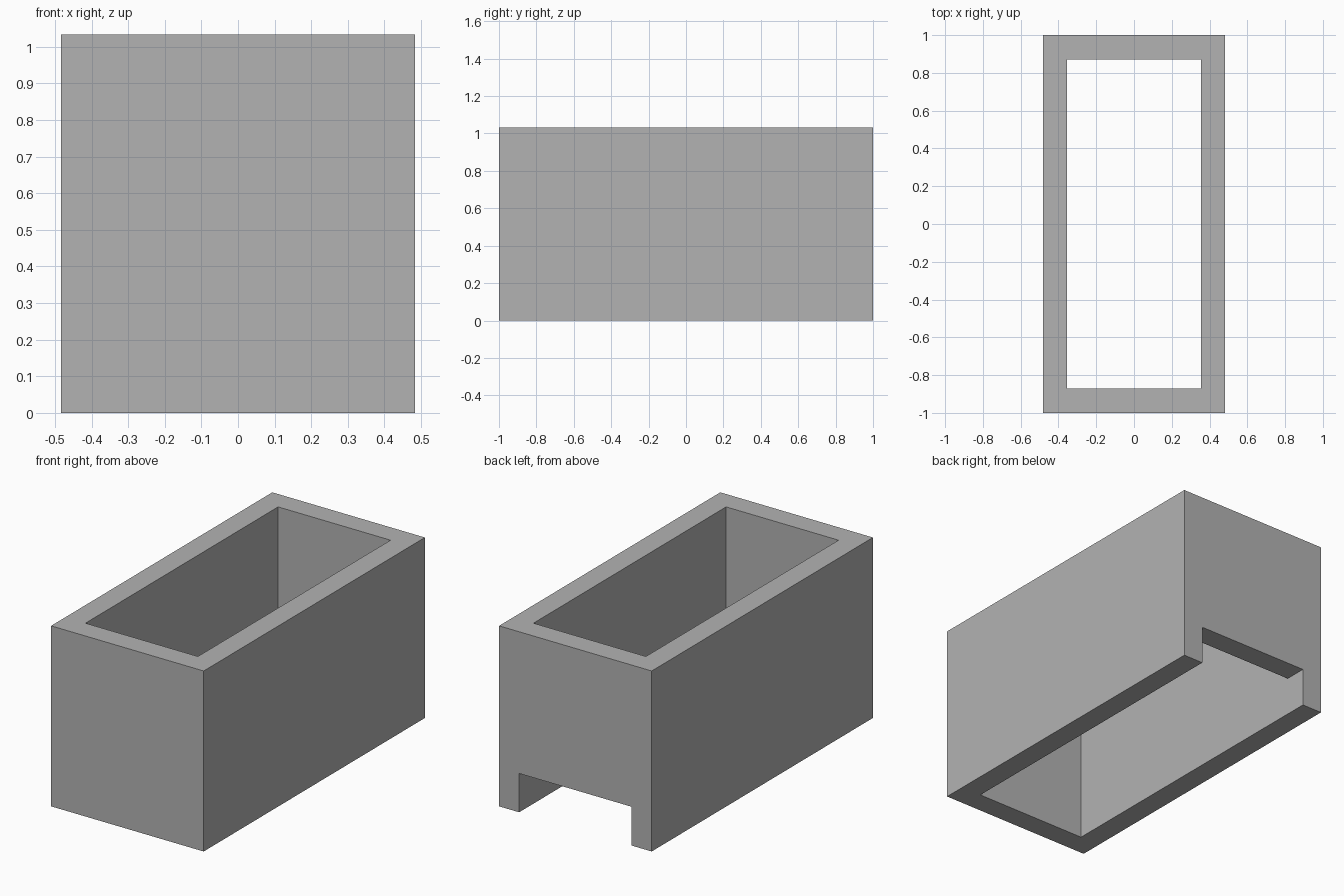
import bpy
import bmesh

cube = bpy.data.objects.get("Cube")
if cube:
    bpy.data.objects.remove(cube, do_unlink=True)

HALF_W, HALF_L, HEIGHT = 0.483, 1.0, 1.033   # outer size
IN_W, IN_L = 0.356, 0.871                    # inner opening
NOTCH = 0.222                                # height of the back opening

grey = bpy.data.materials.new("plain grey")
grey.use_nodes = True
colour = (0.45, 0.45, 0.45, 1)
grey.diffuse_color = colour
grey.node_tree.nodes["Principled BSDF"].inputs["Base Color"].default_value = colour


def ring(bm, z):
    """Outer and inner corners of the wall at one height, front right first."""
    loops = []
    for w, l in ((HALF_W, HALF_L), (IN_W, IN_L)):
        corners = ((-w, -l), (w, -l), (w, l), (-w, l))
        loops.append([bm.verts.new((x, y, z)) for x, y in corners])
    return loops


# Open rectangular box: four walls with no floor and no lid
bm = bmesh.new()
low_out, low_in = ring(bm, 0)
top_out, top_in = ring(bm, HEIGHT)
for i in range(4):
    j = (i + 1) % 4
    bm.faces.new((low_out[i], low_out[j], top_out[j], top_out[i]))
    bm.faces.new((low_in[j], low_in[i], top_in[i], top_in[j]))
    bm.faces.new((top_out[i], top_out[j], top_in[j], top_in[i]))
    bm.faces.new((low_out[j], low_out[i], low_in[i], low_in[j]))

# Slice the back wall along the edges of its lower opening
for co, no in (((0, 0, NOTCH), (0, 0, 1)),
               ((IN_W, 0, 0), (1, 0, 0)),
               ((-IN_W, 0, 0), (1, 0, 0))):
    bmesh.ops.bisect_plane(bm, geom=bm.verts[:] + bm.edges[:] + bm.faces[:],
                           plane_co=co, plane_no=no, dist=1e-5)


def in_notch(face):
    c = face.calc_center_median()
    return c.y > IN_L - 0.01 and c.z < NOTCH - 0.01 and abs(c.x) < IN_W - 0.01


bmesh.ops.delete(bm, geom=[f for f in bm.faces if in_notch(f)], context='FACES')

# Close the two sides and the ceiling of the opening
bmesh.ops.remove_doubles(bm, verts=bm.verts[:], dist=1e-4)


def corner(x, y, z):
    return min(bm.verts, key=lambda v: (v.co.x - x) ** 2 + (v.co.y - y) ** 2 + (v.co.z - z) ** 2)


path = ((-IN_W, 0), (-IN_W, NOTCH), (IN_W, NOTCH), (IN_W, 0))
for (x1, z1), (x2, z2) in zip(path, path[1:]):
    quad = [corner(x1, IN_L, z1), corner(x2, IN_L, z2),
            corner(x2, HALF_L, z2), corner(x1, HALF_L, z1)]
    bm.faces.new(quad)

# Tidy the slices so each wall is one flat face again
bmesh.ops.recalc_face_normals(bm, faces=bm.faces[:])
bmesh.ops.dissolve_limit(bm, angle_limit=0.01, verts=bm.verts[:], edges=bm.edges[:])
bmesh.ops.triangulate(bm, faces=[f for f in bm.faces if len(f.verts) > 4])
bmesh.ops.recalc_face_normals(bm, faces=bm.faces[:])

mesh = bpy.data.meshes.new("open_box")
bm.to_mesh(mesh)
bm.free()
mesh.materials.append(grey)
box = bpy.data.objects.new("open_box", mesh)
bpy.context.collection.objects.link(box)
